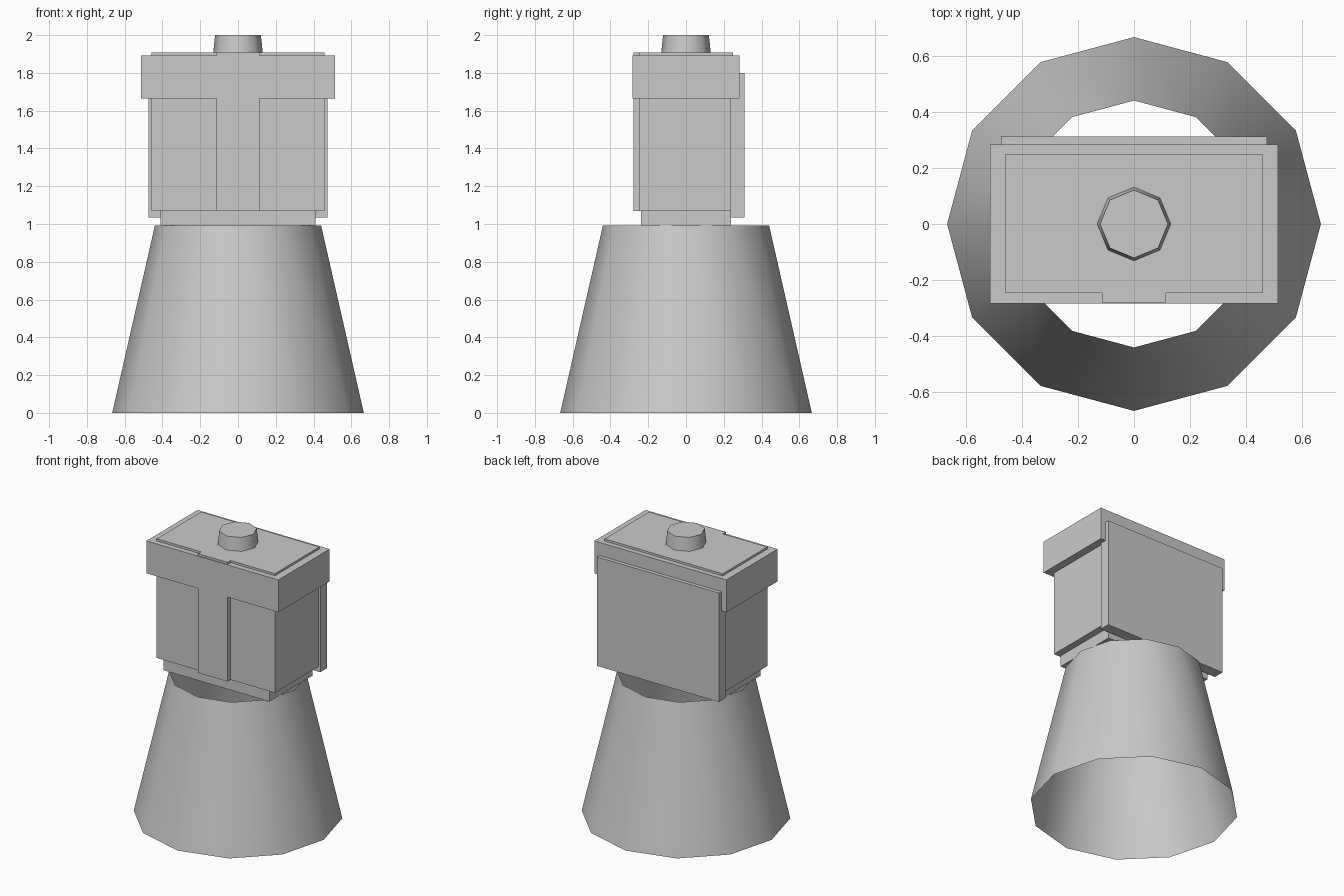
import bpy
import bmesh
from mathutils import Matrix

if "Cube" in bpy.data.objects:
    bpy.data.objects.remove(bpy.data.objects["Cube"])

# one neutral colour for the whole model
grey = bpy.data.materials.new("plain grey")
grey.diffuse_color = (0.59, 0.59, 0.59, 1.0)
grey.use_nodes = True
grey.node_tree.nodes["Principled BSDF"].inputs["Base Color"].default_value = grey.diffuse_color


def finish(name, bm):
    mesh = bpy.data.meshes.new(name)
    bm.to_mesh(mesh)
    bm.free()
    mesh.materials.append(grey)
    obj = bpy.data.objects.new(name, mesh)
    bpy.context.collection.objects.link(obj)
    return obj


def box(name, x, y0, y1, z0, z1):
    """Box symmetric in x (half width x), between two y and two z limits."""
    bm = bmesh.new()
    place = Matrix.Translation((0, (y0 + y1) / 2, (z0 + z1) / 2))
    size = Matrix.Diagonal((2 * x, y1 - y0, z1 - z0, 1))
    bmesh.ops.create_cube(bm, size=1, matrix=place @ size)
    return finish(name, bm)


def frustum(name, sides, r0, r1, z0, z1, caps):
    """Tapered tube with smooth sides and optional flat caps."""
    bm = bmesh.new()
    bmesh.ops.create_cone(bm, cap_ends=caps, segments=sides, radius1=r0, radius2=r1,
                          depth=z1 - z0, matrix=Matrix.Translation((0, 0, (z0 + z1) / 2)))
    for f in bm.faces:
        f.smooth = len(f.verts) == 4
    return finish(name, bm)


# open tapered skirt
frustum("skirt", 12, 0.666, 0.44, 0.0, 0.992, False)

# stacked boxes of the upper body
box("base_plate", 0.411, -0.237, 0.237, 0.993, 1.075)
box("body", 0.459, -0.246, 0.248, 1.07, 1.907)
box("front_strip", 0.114, -0.279, -0.2, 1.07, 1.907)
box("top_band", 0.513, -0.284, 0.284, 1.665, 1.892)
box("back_panel", 0.474, 0.236, 0.311, 1.035, 1.80)

# knob on the top
frustum("knob", 8, 0.132, 0.121, 1.90, 2.0, True)
